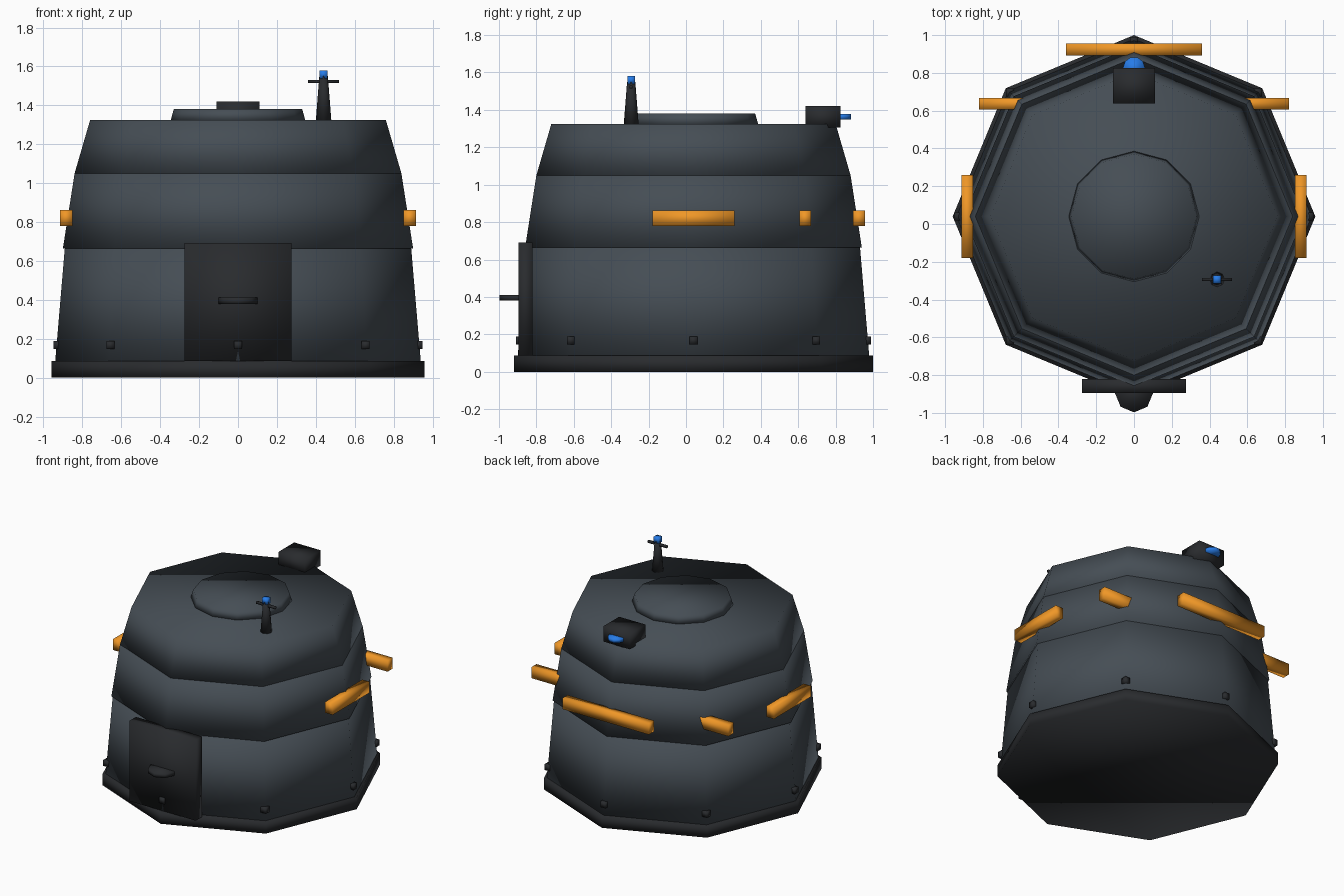
import bpy, bmesh
from math import sin, cos, pi, radians
from mathutils import Matrix, Vector

if "Cube" in bpy.data.objects:
    bpy.data.objects.remove(bpy.data.objects["Cube"])

CY = 0.04  # y of the octagonal body axis


def material(name, rgb):
    m = bpy.data.materials.new(name)
    m.diffuse_color = (*rgb, 1)
    m.use_nodes = True
    m.node_tree.nodes["Principled BSDF"].inputs["Base Color"].default_value = m.diffuse_color
    return m


SLATE = material("slate", (0.06, 0.075, 0.09))
DARK = material("dark_trim", (0.022, 0.024, 0.027))
ORANGE = material("orange", (0.87, 0.31, 0.02))
BLUE = material("blue_glow", (0.02, 0.2, 0.8))


def finish(name, bm, mat):
    me = bpy.data.meshes.new(name)
    for f in bm.faces:
        f.smooth = True
    bm.to_mesh(me)
    bm.free()
    ob = bpy.data.objects.new(name, me)
    me.materials.append(mat)
    bpy.context.collection.objects.link(ob)
    return ob


def box(name, lo, hi, mat):
    """Axis-aligned box between two corners."""
    lo, hi = Vector(lo), Vector(hi)
    bm = bmesh.new()
    bmesh.ops.create_cube(bm, size=1, matrix=Matrix.Translation((lo + hi) / 2)
                          @ Matrix.Diagonal((*(hi - lo), 1)))
    return finish(name, bm, mat)


def frustum(name, x, y, z0, z1, r0, r1, sides, mat, turn=0):
    """Upright capped cone section."""
    bm = bmesh.new()
    bmesh.ops.create_cone(bm, cap_ends=True, segments=sides, radius1=r0,
                          radius2=r1, depth=z1 - z0,
                          matrix=Matrix.Translation((x, y, (z0 + z1) / 2))
                          @ Matrix.Rotation(radians(turn), 4, 'Z'))
    return finish(name, bm, mat)


# Octagonal shell: plinth and three stacked tiers, then the round roof hatch
frustum("base_plinth", 0, CY, 0, 0.087, 0.96, 0.96, 8, DARK)
frustum("lower_tier", 0, CY, 0.08, 0.67, 0.94, 0.89, 8, SLATE)
frustum("middle_tier", 0, CY, 0.665, 1.05, 0.90, 0.84, 8, SLATE)
frustum("upper_tier", 0, CY, 1.05, 1.325, 0.84, 0.76, 8, SLATE)
frustum("roof_hatch", 0, CY, 1.32, 1.38, 0.347, 0.33, 12, SLATE)

# Front door and its handle disc
box("door", (-0.275, -0.895, 0.087), (0.275, -0.82, 0.692), DARK)
frustum("door_handle", 0, -0.897, 0.38, 0.411, 0.1, 0.1, 8, DARK)

# Bolts at the octagon corners
for i in range(8):
    a = i * pi / 4
    c = Vector((0.928 * cos(a), CY + 0.928 * sin(a), 0.168))
    h = Vector((0.021, 0.021, 0.021))
    box(f"bolt_{i + 1}", c - h, c + h, DARK)

# Orange marker bars: sides, rear diagonals and back
for side, s in (("right", 1), ("left", -1)):
    xs = sorted((s * 0.852, s * 0.914))
    box(f"side_bar_{side}", (xs[0], -0.18, 0.78), (xs[1], 0.26, 0.862), ORANGE)
    xs = sorted((s * 0.38, s * 0.82))
    box(f"rear_bar_{side}", (xs[0], 0.606, 0.78), (xs[1], 0.668, 0.862), ORANGE)
box("back_bar", (-0.36, 0.893, 0.78), (0.36, 0.956, 0.862), ORANGE)

# Antenna mast with crossbar and lamp
AX, AY = 0.44, -0.293
frustum("antenna_mast", AX, AY, 1.32, 1.55, 0.04, 0.022, 8, DARK)
box("antenna_crossbar", (AX - 0.08, AY - 0.008, 1.515),
    (AX + 0.08, AY + 0.008, 1.531), DARK)
box("antenna_lamp", (AX - 0.021, AY - 0.021, 1.538),
    (AX + 0.021, AY + 0.021, 1.58), BLUE)

# Roof sensor box with blue lens facing back
box("sensor_box", (-0.11, 0.638, 1.305), (0.11, 0.825, 1.42), DARK)
frustum("sensor_lens", 0, 0.827, 1.35, 1.377, 0.058, 0.058, 10, BLUE, turn=18)
